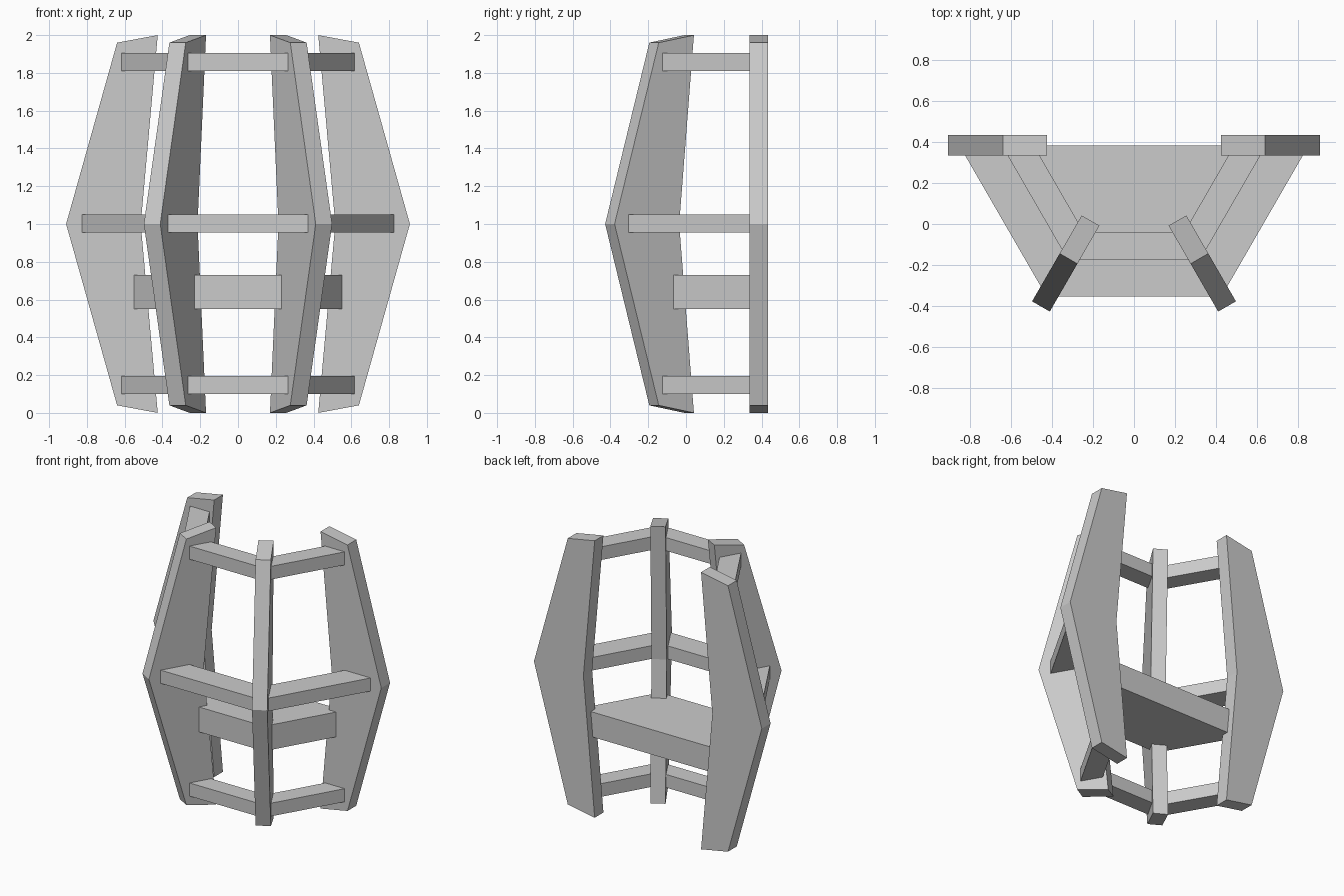
import bpy
import bmesh
from math import radians, cos, sin
from mathutils import Matrix, Vector

cube = bpy.data.objects.get("Cube")
if cube:
    bpy.data.objects.remove(cube, do_unlink=True)

grey = bpy.data.materials.new("light_grey")
grey.use_nodes = True
COLOUR = (0.6, 0.6, 0.6, 1)
grey.diffuse_color = COLOUR
grey.node_tree.nodes["Principled BSDF"].inputs["Base Color"].default_value = COLOUR

CENTRE = Vector((0, 0.385, 0))
ANGLES = [radians(a) for a in (180, 240, 300, 360)]


def prism(name, points, offset):
    """Closed solid from a flat outline pushed along an offset."""
    bm = bmesh.new()
    face = bm.faces.new([bm.verts.new(p) for p in points])
    result = bmesh.ops.extrude_face_region(bm, geom=[face], use_keep_orig=True)
    moved = [g for g in result["geom"] if isinstance(g, bmesh.types.BMVert)]
    bmesh.ops.translate(bm, verts=moved, vec=offset)
    bmesh.ops.recalc_face_normals(bm, faces=bm.faces)
    mesh = bpy.data.meshes.new(name)
    bm.to_mesh(mesh)
    bm.free()
    mesh.materials.append(grey)
    obj = bpy.data.objects.new(name, mesh)
    bpy.context.collection.objects.link(obj)
    return obj


def ring(apothem, z):
    """Corners of the open half hexagon at one height."""
    r = apothem / cos(radians(30))
    return [CENTRE + Vector((r * cos(a), r * sin(a), z)) for a in ANGLES]


# Four bowed posts radiating from the back centre
profile = [(0.425, 2), (0.64, 1.96), (0.91, 1), (0.64, 0.04), (0.425, 0), (0.515, 1)]
names = ("back_right_post", "front_right_post", "front_left_post", "back_left_post")
for name, angle in zip(names, ANGLES):
    post = prism(name, [(r, -0.05, z) for r, z in profile], (0, 0.1, 0))
    post.data.transform(Matrix.Translation(CENTRE) @ Matrix.Rotation(angle, 4, "Z"))

# Three mitred rails running through the posts
for name, inner, outer, z in (("bottom_rail", 0.425, 0.56, 0.1),
                              ("middle_rail", 0.56, 0.74, 0.955),
                              ("top_rail", 0.425, 0.56, 1.81)):
    prism(name, ring(outer, z) + ring(inner, z)[::-1], (0, 0, 0.095))

# Solid seat slab
prism("seat", ring(0.501, 0.55), (0, 0, 0.18))
